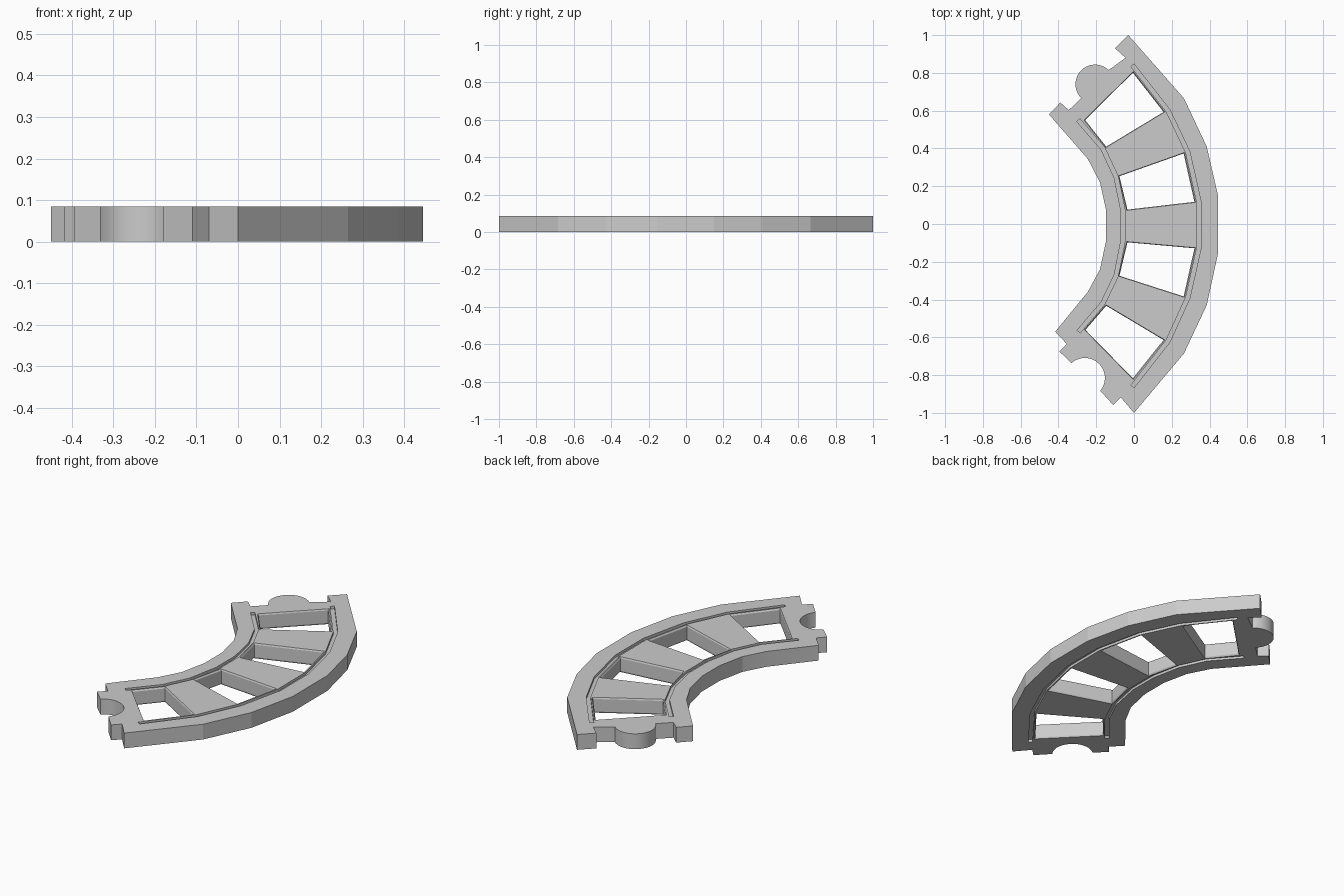
import bpy, bmesh, math
from mathutils import Vector

if "Cube" in bpy.data.objects:
    bpy.data.objects.remove(bpy.data.objects["Cube"])

H = 0.085


def arc(cx, cy, r, a0, a1, n):
    return [(cx + r * math.cos(math.radians(a0 + (a1 - a0) * i / n)),
             cy + r * math.sin(math.radians(a0 + (a1 - a0) * i / n)))
            for i in range(n + 1)]


def loft(name, rings):
    """Closed solid through a stack of (points, z) rings."""
    bm = bmesh.new()
    loops = [[bm.verts.new((x, y, z)) for x, y in pts] for pts, z in rings]
    n = len(loops[0])
    for a, b in zip(loops, loops[1:]):
        for i in range(n):
            j = (i + 1) % n
            bm.faces.new((a[i], a[j], b[j], b[i]))
    bm.faces.new(loops[0][::-1])
    bm.faces.new(loops[-1])
    bmesh.ops.recalc_face_normals(bm, faces=bm.faces)
    me = bpy.data.meshes.new(name)
    bm.to_mesh(me)
    bm.free()
    ob = bpy.data.objects.new(name, me)
    bpy.context.collection.objects.link(ob)
    return ob


def ribbon(path, w):
    """Outline of a constant-width strip along a path."""
    p = [Vector(q) for q in path]
    left, right = [], []
    for i, q in enumerate(p):
        d0 = (q - p[max(i - 1, 0)]).normalized()
        d1 = (p[min(i + 1, len(p) - 1)] - q).normalized()
        t = (d0 + d1).normalized()
        off = Vector((-t.y, t.x)) * w / 2
        left.append(tuple(q + off))
        right.append(tuple(q - off))
    return left + right[::-1]


def grow(pts, s):
    cx = sum(p[0] for p in pts) / len(pts)
    cy = sum(p[1] for p in pts) / len(pts)
    return [(cx + (x - cx) * s, cy + (y - cy) * s) for x, y in pts]


# track outline: outer rail, peg end, inner rail, socket end
outer = [(0, -1), (0.265, -0.685), (0.385, -0.43), (0.445, -0.155),
         (0.445, 0.15), (0.385, 0.41), (0.265, 0.665), (-0.03, 1)]
peg = [(-0.10, 0.93), (-0.045, 0.88)] + arc(-0.206, 0.74, 0.104, 46, 225, 20) \
    + [(-0.345, 0.603), (-0.39, 0.643)]
inner = [(-0.45, 0.58), (-0.245, 0.345), (-0.18, 0.22), (-0.147, 0.07),
         (-0.147, -0.085), (-0.18, -0.24), (-0.245, -0.36), (-0.417, -0.57)]
socket = [(-0.356, -0.635), (-0.395, -0.675)] + arc(-0.26, -0.815, 0.106, 132, -40, 18) \
    + [(-0.11, -0.958), (-0.07, -0.918)]
outline = outer + peg + inner + socket
track = loft("curved_track", [(outline, 0), (outline, H)])

cutters = []

# openings between the sleepers, with a small chamfer top and bottom
openings = [
    [(-0.005, 0.804), (0.16, 0.593), (-0.148, 0.407), (-0.262, 0.55)],
    [(0.265, 0.376), (0.323, 0.116), (-0.037, 0.074), (-0.08, 0.254)],
    [(-0.037, -0.095), (0.323, -0.127), (0.265, -0.386), (-0.08, -0.275)],
    [(-0.148, -0.43), (0.16, -0.614), (-0.005, -0.82), (-0.26, -0.56)],
]
for pts in openings:
    big, small = grow(pts, 1.015), grow(pts, 0.985)
    cutters.append(loft("opening_cutter", [
        (big, -0.02), (big, 0), (small, 0.008), (small, H - 0.008),
        (big, H), (big, H + 0.02)]))

# wheel grooves, on both faces
grooves = [
    [(-0.008, 0.84), (0.18, 0.60), (0.285, 0.38), (0.344, 0.116),
     (0.344, -0.127), (0.285, -0.39), (0.18, -0.62), (-0.008, -0.86)],
    [(-0.295, 0.55), (-0.165, 0.40), (-0.095, 0.25), (-0.059, 0.075),
     (-0.059, -0.093), (-0.095, -0.275), (-0.165, -0.42), (-0.293, -0.57)],
]
for path in grooves:
    strip = ribbon(path, 0.022)
    for z0, z1 in ((-0.02, 0.014), (H - 0.014, H + 0.02)):
        cutters.append(loft("groove_cutter", [(strip, z0), (strip, z1)]))

for c in cutters:
    m = track.modifiers.new("cut", 'BOOLEAN')
    m.operation = 'DIFFERENCE'
    m.solver = 'EXACT'
    m.object = c

# bake the cuts and drop the helpers
bpy.context.view_layer.update()
dg = bpy.context.evaluated_depsgraph_get()
baked = bpy.data.meshes.new_from_object(track.evaluated_get(dg))
track.modifiers.clear()
track.data = baked
for c in cutters:
    bpy.data.objects.remove(c, do_unlink=True)
bpy.context.view_layer.objects.active = track
track.select_set(True)
bpy.ops.object.shade_smooth_by_angle(angle=math.radians(12))
